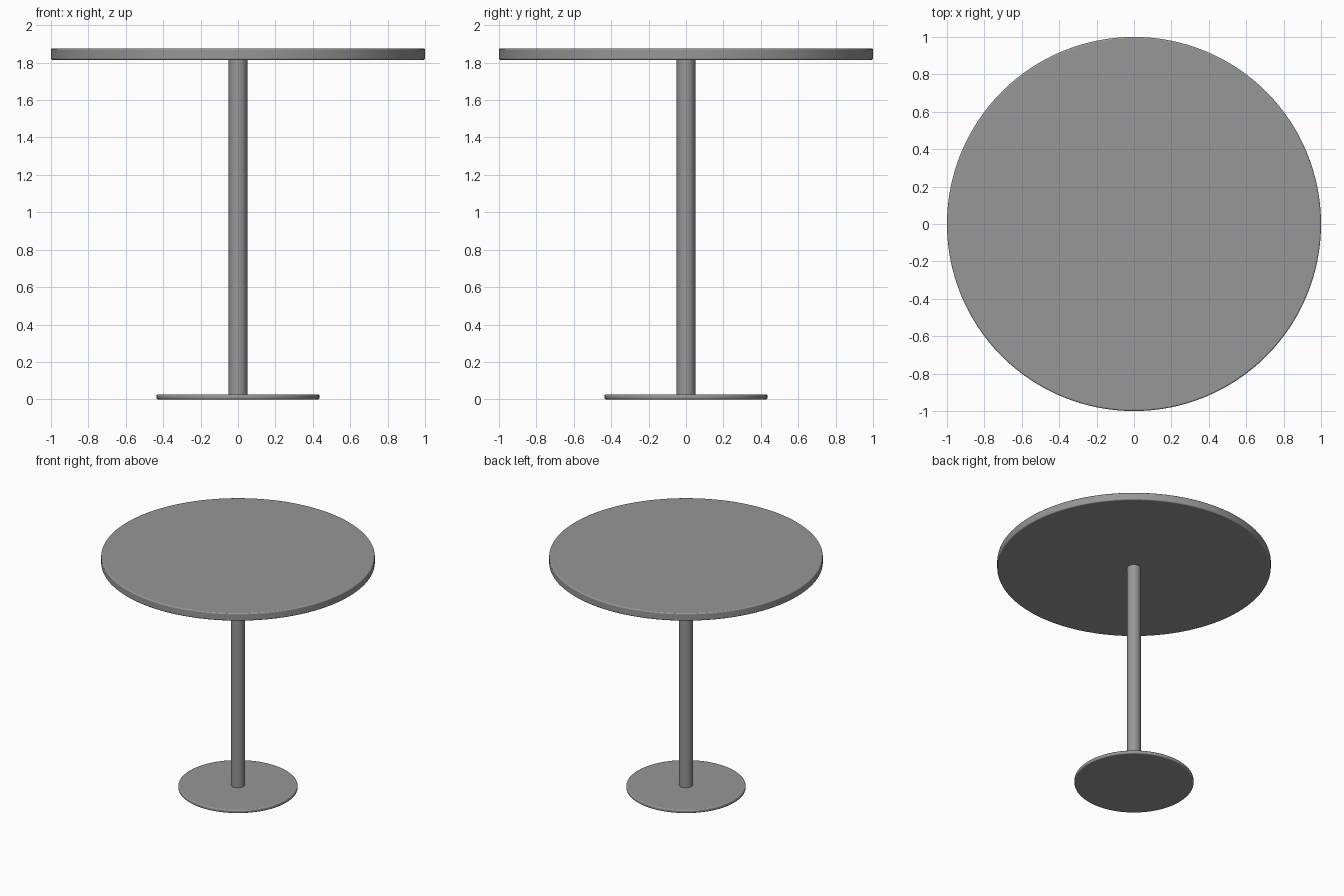
import bpy
import math

if "Cube" in bpy.data.objects:
    bpy.data.objects.remove(bpy.data.objects["Cube"])

# Dark grey for all parts
grey = bpy.data.materials.new("dark_grey")
grey.diffuse_color = (0.31, 0.31, 0.31, 1.0)
grey.use_nodes = True
grey.node_tree.nodes["Principled BSDF"].inputs["Base Color"].default_value = grey.diffuse_color


def disc(name, radius, z_low, z_high, sides=96, bevel=0.0):
    """Upright cylinder between two heights, with optional softened rims."""
    bpy.ops.mesh.primitive_cylinder_add(
        vertices=sides, radius=radius, depth=z_high - z_low,
        location=(0, 0, (z_low + z_high) / 2))
    obj = bpy.context.object
    obj.name = name
    obj.data.materials.append(grey)
    if bevel:
        mod = obj.modifiers.new("soft_rim", "BEVEL")
        mod.width = bevel
        mod.segments = 3
        mod.limit_method = "ANGLE"
        mod.angle_limit = math.radians(40)
    bpy.ops.object.shade_smooth_by_angle(angle=math.radians(35))
    return obj


# Flat round foot plate
disc("base_plate", 0.436, 0.0, 0.027, bevel=0.008)

# Central column
disc("column", 0.05, 0.027, 1.815, sides=48)

# Round table top
disc("table_top", 1.0, 1.815, 1.876, sides=128, bevel=0.008)
